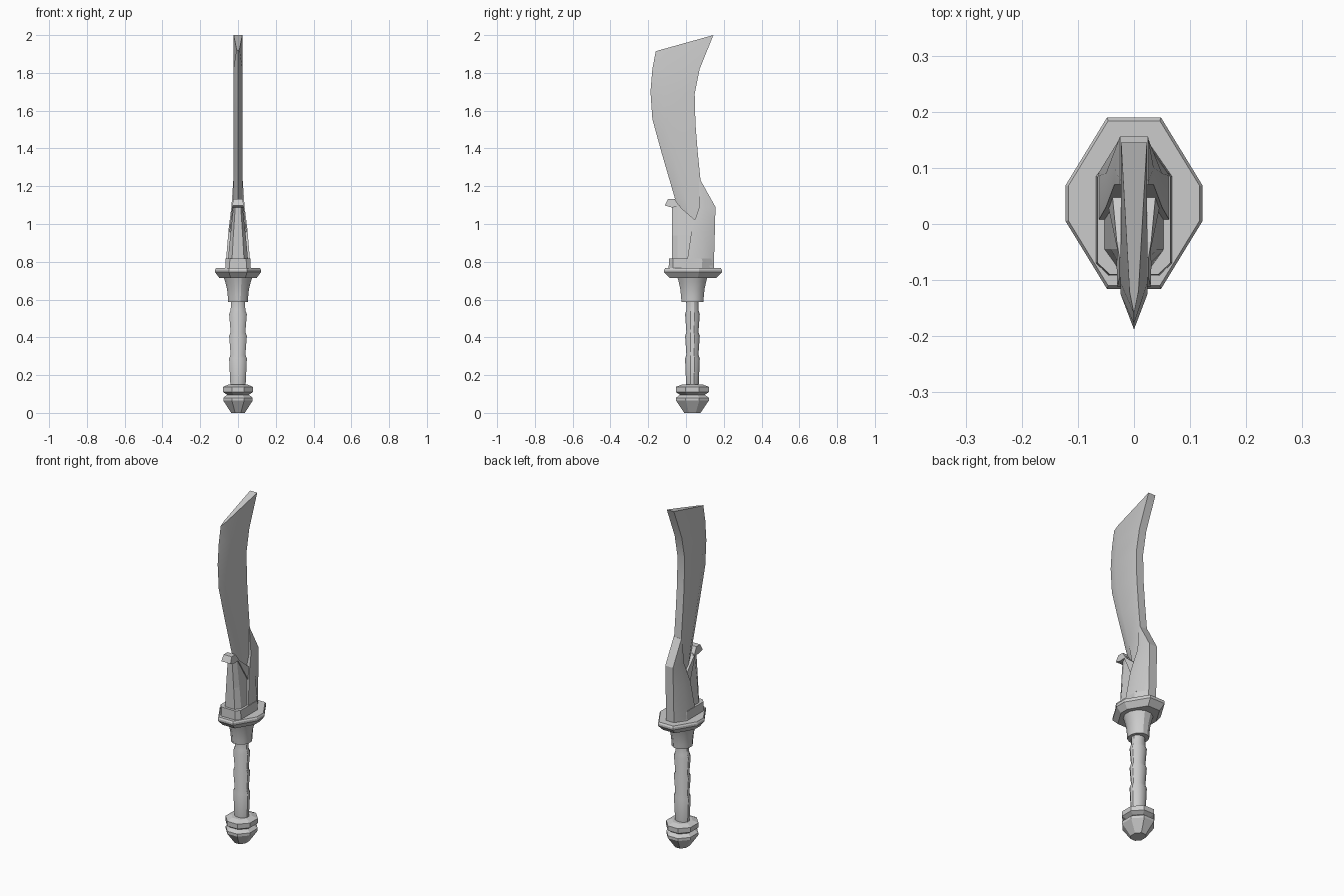
import bpy, bmesh, math

if "Cube" in bpy.data.objects:
    bpy.data.objects.remove(bpy.data.objects["Cube"])

CY = 0.034  # handle axis in y


def finish(name, bm, angle=30):
    bmesh.ops.recalc_face_normals(bm, faces=bm.faces)
    me = bpy.data.meshes.new(name)
    bm.to_mesh(me)
    bm.free()
    ob = bpy.data.objects.new(name, me)
    bpy.context.collection.objects.link(ob)
    if angle:
        bpy.ops.object.select_all(action='DESELECT')
        ob.select_set(True)
        bpy.context.view_layer.objects.active = ob
        bpy.ops.object.shade_smooth_by_angle(angle=math.radians(angle))
    return ob


def loft(name, rings, angle=30):
    bm = bmesh.new()
    rows = [[bm.verts.new(p) for p in r] for r in rings]
    n = len(rows[0])
    for a, b in zip(rows, rows[1:]):
        for i in range(n):
            j = (i + 1) % n
            bm.faces.new((a[i], a[j], b[j], b[i]))
    bm.faces.new(rows[0][::-1])
    bm.faces.new(rows[-1])
    return finish(name, bm, angle)


def turned(name, profile, sides, angle=30):
    """Rings of (half width x, half width y, z) around the handle axis."""
    k = 1 / math.cos(math.pi / sides)
    turn = [2 * math.pi * (i + 0.5) / sides for i in range(sides)]
    return loft(name, [[(rx * k * math.cos(t), CY + ry * k * math.sin(t), z) for t in turn]
                       for rx, ry, z in profile], angle)


def mirrored(half, z):
    """Closed ring from right-hand (x, y) points."""
    return [(x, y, z) for x, y in half] + [(-x, y, z) for x, y in reversed(half)]


# Pommel: two stacked faceted collars
turned("pommel", [(.036, .043, 0), (.078, .087, .065), (.078, .087, .08), (.058, .066, .096),
                  (.079, .087, .11), (.079, .087, .138), (.05, .055, .15)], 8, 0)

# Grip: stepped segments, each flaring toward its top
grip = [(.040, .033, .14)]
for top in (.30, .42, .535):
    grip += [(.047, .039, top - .012), (.039, .032, top + .008)]
turned("grip", grip + [(.036, .033, .6)], 12)

# Flared neck below the guard
turned("neck", [(.053, .058, .588), (.054, .060, .615), (.058, .064, .655),
                (.068, .073, .695), (.076, .080, .72)], 12)

# Elongated octagonal guard with an undercut rim
rim = [(.048, .153), (.122, .032), (.122, -.032), (.048, -.153)]
loft("guard", [mirrored([(x * s, .037 + y * s) for x, y in rim], z)
               for s, z in ((.80, .713), (1, .745), (1, .757), (.96, .766))], 0)

# Collar on top of the guard
collar = [(.025, .147), (.068, .085), (.068, -.07), (.045, -.092)]
loft("blade_collar", [mirrored(collar, .76),
                      mirrored([(x * .96, y * .98) for x, y in collar], .818)], 0)

# Tapering rear socket: (front y, widest y, back y, half width, z)
socket = [(0, .085, .147, .067, .765), (.03, .09, .153, .05, .97),
          (.07, .1, .156, .035, 1.09), (.07, .074, .078, .025, 1.23)]
loft("rear_socket", [mirrored([(.025, b), (w, m), (w, f)], z) for f, m, b, w, z in socket])

# Front frame with a hooked top, narrowing upward
outline = [(-.112, 1.098), (-.095, 1.132), (-.06, 1.132), (-.032, 1.09), (.05, 1.02), (.09, .97),
           (.09, .8), (.03, .8), (.038, .94), (-.042, 1.09), (-.078, 1.088), (-.092, 1.092)]
bm = bmesh.new()
sides = [[bm.verts.new((s * (.067 - .112 * (z - .765)), y, z)) for y, z in outline]
         for s in (1, -1)]
bm.faces.new(sides[0])
bm.faces.new(sides[1][::-1])
for i in range(len(outline)):
    j = (i + 1) % len(outline)
    bm.faces.new((sides[0][i], sides[1][i], sides[1][j], sides[0][j]))
finish("hook_frame", bm, 0)

# Recessed panel inside the frame
loft("front_panel", [mirrored([(w, b), (w, -.045), (w * .6, -.075)], z)
                     for b, w, z in ((.05, .054, .8), (.05, .041, .94), (-.035, .023, 1.1))], 0)

# Curved blade: edge (y, z), bevel line (y, z, half width), spine (y, z)
stations = [((.02, .92), (.04, .92, .023), (.10, .92)),
            ((-.06, 1.14), (-.015, 1.17, .024), (.08, 1.2)),
            ((-.13, 1.38), (-.07, 1.38, .024), (.062, 1.38)),
            ((-.178, 1.555), (-.112, 1.55, .024), (.05, 1.53)),
            ((-.188, 1.70), (-.125, 1.70, .024), (.046, 1.69)),
            ((-.178, 1.82), (-.105, 1.82, .024), (.072, 1.82)),
            ((-.16, 1.915), (-.12, 1.926, .008), (.145, 2.0))]
loft("blade", [[(0, *e), (w, y, z), (.023, *s), (-.023, *s), (-w, y, z)]
               for e, (y, z, w), s in stations], 25)
